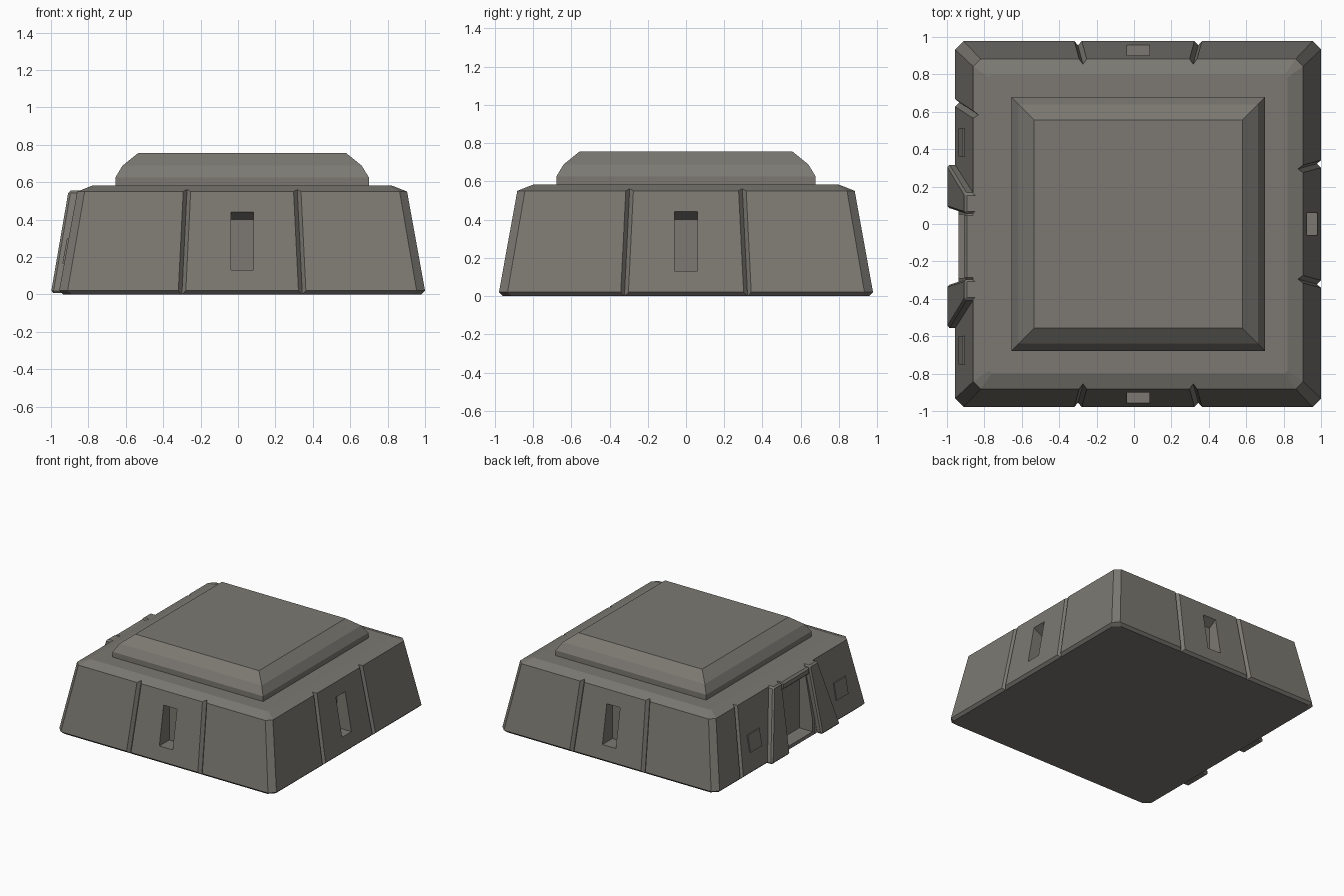
import bpy, bmesh
from mathutils import Vector, Matrix
from math import pi

if "Cube" in bpy.data.objects:
    bpy.data.objects.remove(bpy.data.objects["Cube"])

CX = 0.022      # body centre in x (door posts stick out on the left)
DOOR_Y = -0.12  # door centre on the left wall

stone = bpy.data.materials.new("weathered grey")
stone.diffuse_color = (0.20, 0.19, 0.168, 1)
stone.use_nodes = True
stone.node_tree.nodes["Principled BSDF"].inputs["Base Color"].default_value = stone.diffuse_color


def wall(z):
    """Distance of the sloping wall from the body centre at height z."""
    return 0.978 - 0.181 * (z - 0.02)


def solid(name, pts, turn=0, bevel=0):
    """Convex solid around the points, turned in quarter turns about the body centre."""
    bm = bmesh.new()
    for p in pts:
        bm.verts.new(p)
    res = bmesh.ops.convex_hull(bm, input=bm.verts)
    loose = [v for v in bm.verts if not v.link_faces]
    bmesh.ops.delete(bm, geom=loose, context='VERTS')
    bmesh.ops.dissolve_limit(bm, angle_limit=0.01, verts=bm.verts, edges=bm.edges)
    bmesh.ops.transform(bm, verts=bm.verts,
                        matrix=Matrix.Translation((CX, 0, 0)) @ Matrix.Rotation(turn * pi / 2, 4, 'Z'))
    bmesh.ops.recalc_face_normals(bm, faces=bm.faces)
    me = bpy.data.meshes.new(name)
    bm.to_mesh(me)
    bm.free()
    me.materials.append(stone)
    ob = bpy.data.objects.new(name, me)
    bpy.context.collection.objects.link(ob)
    if bevel:
        m = ob.modifiers.new("soft edges", 'BEVEL')
        m.width, m.segments, m.limit_method = bevel, 1, 'ANGLE'
    return ob


def ring(half, z, c=0.0):
    """Square outline with corners cut by c."""
    pts = []
    for sx in (-1, 1):
        for sy in (-1, 1):
            pts.append((sx * half, sy * (half - c), z))
            if c:
                pts.append((sx * (half - c), sy * half, z))
    return pts


def front(u, d, z):
    """Point at sideways u, distance d out from the centre; front wall before turning."""
    return (u, -d, z)


def box(u0, u1, d0, d1, z0, z1):
    return [front(u, d, z) for u in (u0, u1) for d in (d0, d1) for z in (z0, z1)]


def groove(u_low, u_high, turn):
    """V-shaped seam cutter running up the sloping wall."""
    pts = []
    for z in (-0.05, 0.57):
        u = u_low + (u_high - u_low) * z / 0.55
        d = wall(z)
        pts += [front(u, d - 0.026, z), front(u - 0.04, d + 0.026, z), front(u + 0.04, d + 0.026, z)]
    return solid("seam_cutter", pts, turn)


# main body and raised roof
body = solid("bunker_body", ring(0.957, 0, 0.045) + ring(0.978, 0.02, 0.045)
             + ring(0.882, 0.55, 0.04) + ring(0.80, 0.582, 0.015))
solid("raised_roof", ring(0.678, 0.57) + ring(0.678, 0.625) + ring(0.64, 0.688) + ring(0.557, 0.755))

# seams and deep window slots on front, right and back
cutters = []
for turn in range(3):
    for s in (-1, 1):
        cutters.append(groove(s * 0.322, s * 0.295, turn))
    profile = [(1.1, 0.13), (0.83, 0.13), (0.83, 0.40), (1.1, 0.554)]
    cutters.append(solid("window_cutter", [front(u, d, z) for u in (-0.06, 0.06) for d, z in profile], turn))

# left wall: one seam, door recess and flattened door strip (sideways u equals -y there)
DU = -DOOR_Y
cutters.append(groove(-0.65, -0.585, 3))
cutters.append(solid("door_cutter", box(DU - 0.17, DU + 0.17, 0.84, 1.2, 0.03, 0.49), 3))
cutters.append(solid("door_strip_cutter", box(DU - 0.2, DU + 0.2, 0.959, 1.2, -0.1, 0.7), 3))

bpy.context.view_layer.objects.active = body
for c in cutters:
    m = body.modifiers.new("cut", 'BOOLEAN')
    m.operation, m.solver, m.object = 'DIFFERENCE', 'EXACT', c
    bpy.ops.object.modifier_apply(modifier=m.name)
    bpy.data.objects.remove(c)

# door posts and wall plates, mirrored about the door centre
for s, side in ((-1, "back"), (1, "front")):
    post = []
    for z, inner, outer, d_out in ((0.008, 0.205, 0.44, 1.022), (0.555, 0.175, 0.285, 0.928)):
        for w in (inner, outer):
            post += [front(DU + s * w, d_out, z), front(DU + s * w, 0.85, z)]
    solid("door_post_" + side, post, 3, bevel=0.012)

    plate = [front(DU + s * w, wall(z) + o, z)
             for w in (0.48, 0.63) for z in (0.165, 0.30) for o in (-0.02, 0.009)]
    solid("wall_plate_" + side, plate, 3)

# lintel between the posts
solid("door_lintel", box(DU - 0.18, DU + 0.18, 0.85, 0.93, 0.485, 0.55), 3, bevel=0.015)
